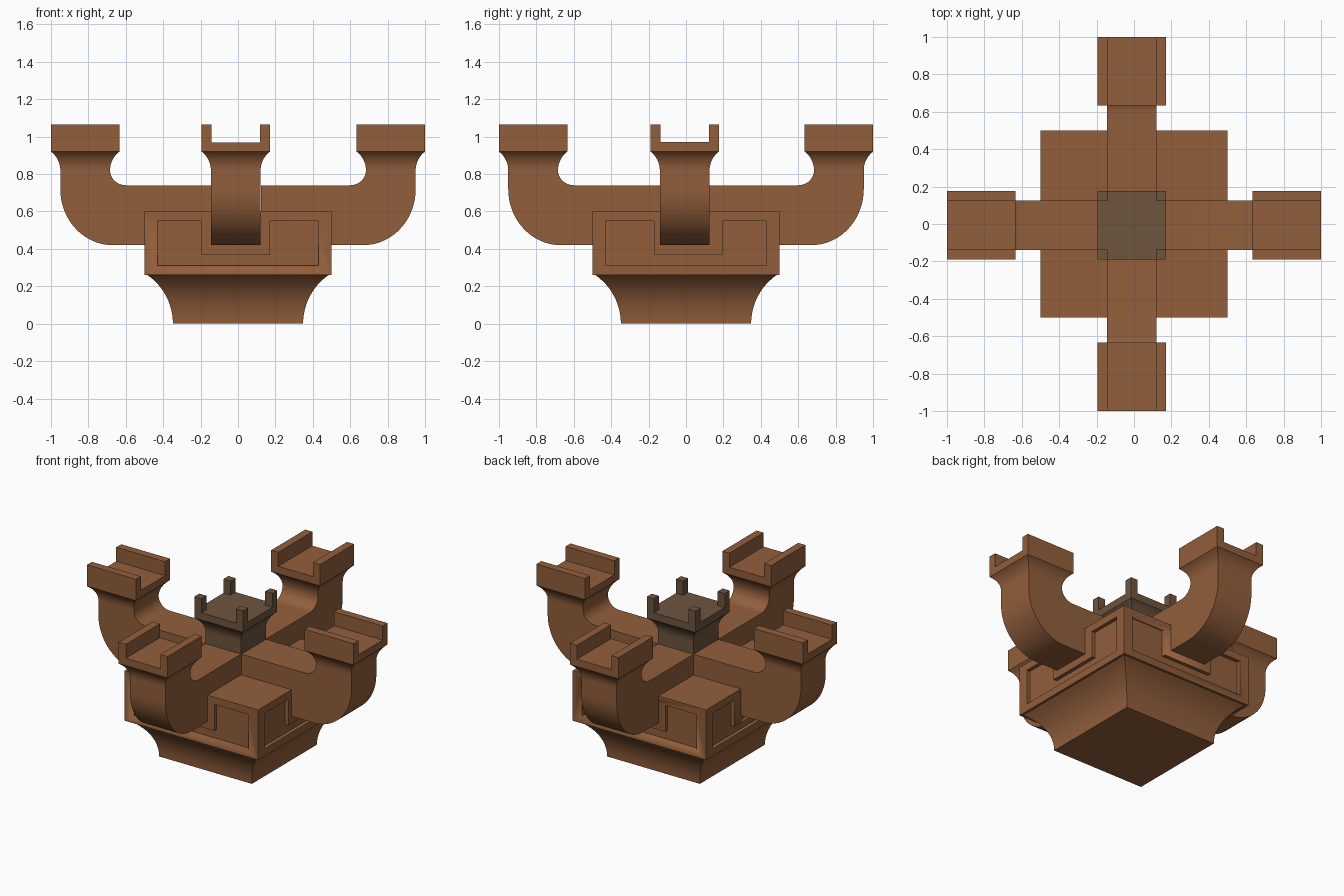
import bpy, bmesh
from math import sin, cos, tan, pi, atan
from mathutils import Matrix, Vector

if "Cube" in bpy.data.objects:
    bpy.data.objects.remove(bpy.data.objects["Cube"])


def material(name, rgb):
    m = bpy.data.materials.new(name)
    m.use_nodes = True
    m.diffuse_color = (*rgb, 1)
    m.node_tree.nodes["Principled BSDF"].inputs["Base Color"].default_value = (*rgb, 1)
    return m


CLAY = material("warm clay brown", (0.29, 0.114, 0.045))
DARK = material("dull dark brown", (0.155, 0.09, 0.048))

ARM, CUP = 0.133, 0.183           # half widths of arm and cup
NECK, RIM, FLOOR, TOP = 0.82, 0.92, 0.97, 1.065
UNDER, DECK = 0.42, 0.74          # underside and top of the arms
WALL = 0.053
AX, AY = -0.012, -0.007           # slight offset of the cross


def finish(name, bm, mat, matrix=Matrix()):
    bmesh.ops.recalc_face_normals(bm, faces=bm.faces)
    me = bpy.data.meshes.new(name)
    bm.to_mesh(me)
    bm.free()
    me.materials.append(mat)
    me.transform(matrix)
    ob = bpy.data.objects.new(name, me)
    bpy.context.collection.objects.link(ob)
    bpy.ops.object.select_all(action='DESELECT')
    ob.select_set(True)
    bpy.context.view_layer.objects.active = ob
    bpy.ops.object.shade_smooth_by_angle(angle=pi / 6)
    return ob


def prism(name, points, direction, mat, matrix=Matrix()):
    """Extrude a flat outline of 3D points along a direction."""
    bm = bmesh.new()
    face = bm.faces.new([bm.verts.new(p) for p in points])
    ext = bmesh.ops.extrude_face_region(bm, geom=[face])
    verts = [g for g in ext["geom"] if isinstance(g, bmesh.types.BMVert)]
    bmesh.ops.translate(bm, verts=verts, vec=direction)
    return finish(name, bm, mat, matrix)


def box(name, lo, hi, mat):
    (a, b, c), (d, e, f) = lo, hi
    return prism(name, [(a, b, c), (d, b, c), (d, e, c), (a, e, c)], (0, 0, f - c), mat)


def flare(name, z0, z1, half0, half1, mat, matrix=Matrix(), steps=12):
    """Square column widening upwards along a concave arc."""
    rise, out = z1 - z0, half1 - half0
    sweep = 2 * atan(out / rise)
    radius = rise / sin(sweep)
    bm = bmesh.new()
    rings = []
    for i in range(steps + 1):
        t = sweep * i / steps
        h, z = half0 + radius * (1 - cos(t)), z0 + radius * sin(t)
        rings.append([bm.verts.new((x * h, y * h, z))
                      for x, y in ((-1, -1), (1, -1), (1, 1), (-1, 1))])
    for a, b in zip(rings, rings[1:]):
        for k in range(4):
            n = (k + 1) % 4
            bm.faces.new((a[k], a[n], b[n], b[k]))
    bm.faces.new(rings[0])
    bm.faces.new(rings[-1])
    return finish(name, bm, mat, matrix)


def arc(cx, cz, rx, rz, start, end, steps):
    return [(cx + rx * cos(a), cz + rz * sin(a))
            for a in (start + (end - start) * i / steps for i in range(steps + 1))]


# Foot and main block
flare("foot", 0, 0.26, 0.348, 0.484, CLAY)
block = box("block", (-0.5, -0.5, 0.26), (0.5, 0.5, 0.6), CLAY)

# U-shaped recessed panels on all four sides of the block
panel = [(-0.43, 0.31), (0.43, 0.31), (0.43, 0.55), (0.172, 0.55),
         (0.172, 0.37), (-0.195, 0.37), (-0.195, 0.55), (-0.43, 0.55)]
for k in range(4):
    flip = -1 if k in (1, 2) else 1
    cutter = prism("panel_cutter", [(x * flip, -0.6, z) for x, z in panel],
                   (0, 0.125, 0), CLAY, Matrix.Rotation(k * pi / 2, 4, 'Z'))
    cutter.hide_render = True
    bpy.context.view_layer.objects.active = block
    mod = block.modifiers.new("panel", 'BOOLEAN')
    mod.operation, mod.solver, mod.object = 'DIFFERENCE', 'EXACT', cutter
    bpy.ops.object.modifier_apply(modifier=mod.name)
    bpy.data.objects.remove(cutter)

# Hub where the arms cross
box("hub", (AX - ARM, AY - ARM, UNDER), (AX + ARM, AY + ARM, DECK), CLAY)

# Four upturned arms with flared necks and slotted cups
middle = 1 - CUP
inner, outer = middle - ARM, middle + ARM
profile = [(ARM - 0.01, UNDER)]
profile += arc(0.67, 0.72, outer - 0.67, 0.3, -pi / 2, 0, 20)
profile += [(outer, NECK), (inner, NECK)]
profile += arc(inner - 0.085, NECK, 0.085, NECK - DECK, 0, -pi / 2, 10)[1:]
profile += [(ARM - 0.01, DECK)]
slot = [(-CUP, RIM), (CUP, RIM), (CUP, TOP), (CUP - WALL, TOP), (CUP - WALL, FLOOR),
        (WALL - CUP, FLOOR), (WALL - CUP, TOP), (-CUP, TOP)]
for k, side in enumerate(("left", "back", "right", "front")):
    shift = Vector((0, AY, 0)) if k % 2 == 0 else Vector((AX, 0, 0))
    place = Matrix.Translation(shift) @ Matrix.Rotation(k * pi / 2, 4, 'Z')
    prism(side + "_arm", [(r, -ARM, z) for r, z in profile], (0, 2 * ARM, 0), CLAY, place)
    flare(side + "_neck", NECK, RIM, ARM, CUP, CLAY,
          place @ Matrix.Translation((middle, 0, 0)))
    prism(side + "_cup", [(1 - 2 * CUP, y, z) for y, z in slot], (2 * CUP, 0, 0), CLAY, place)

# Central pillar with a flared cap and four corner posts
box("pillar", (AX - ARM, AY - ARM, DECK), (AX + ARM, AY + ARM, NECK), DARK)
flare("pillar_neck", NECK, RIM, ARM, CUP, DARK, Matrix.Translation((AX, AY, 0)))
box("pillar_cap", (AX - CUP, AY - CUP, RIM), (AX + CUP, AY + CUP, FLOOR), DARK)
for sx in (-1, 1):
    for sy in (-1, 1):
        x, y = AX + sx * (CUP - WALL / 2), AY + sy * (CUP - WALL / 2)
        box("corner_post", (x - WALL / 2, y - WALL / 2, FLOOR),
            (x + WALL / 2, y + WALL / 2, TOP), DARK)
